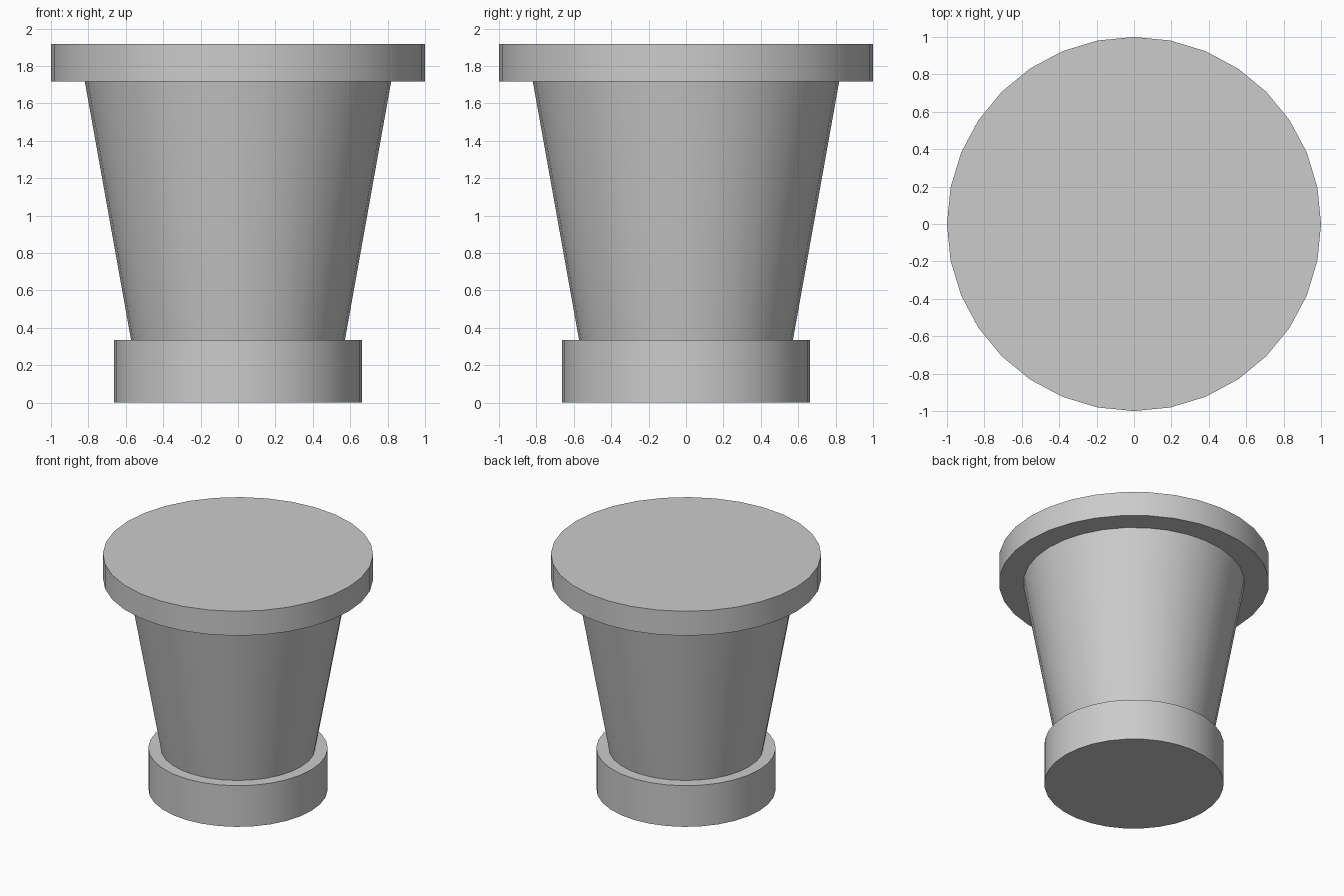
import bpy
import math

if "Cube" in bpy.data.objects:
    bpy.data.objects.remove(bpy.data.objects["Cube"])

SIDES = 32


def ring_part(name, r_bottom, r_top, z_bottom, z_top):
    """Capped round section between two heights, with a vertex on the +y axis."""
    bpy.ops.mesh.primitive_cone_add(
        vertices=SIDES, radius1=r_bottom, radius2=r_top,
        depth=z_top - z_bottom, location=(0, 0, (z_bottom + z_top) / 2))
    obj = bpy.context.object
    obj.name = name
    bpy.ops.object.shade_smooth_by_angle(angle=math.radians(30))
    return obj


# Foot disc
ring_part("base", 0.664, 0.664, 0.0, 0.336)
# Flared body
ring_part("tapered_body", 0.572, 0.819, 0.336, 1.717)
# Wide lid on top
ring_part("top_disc", 1.0, 1.0, 1.717, 1.917)
